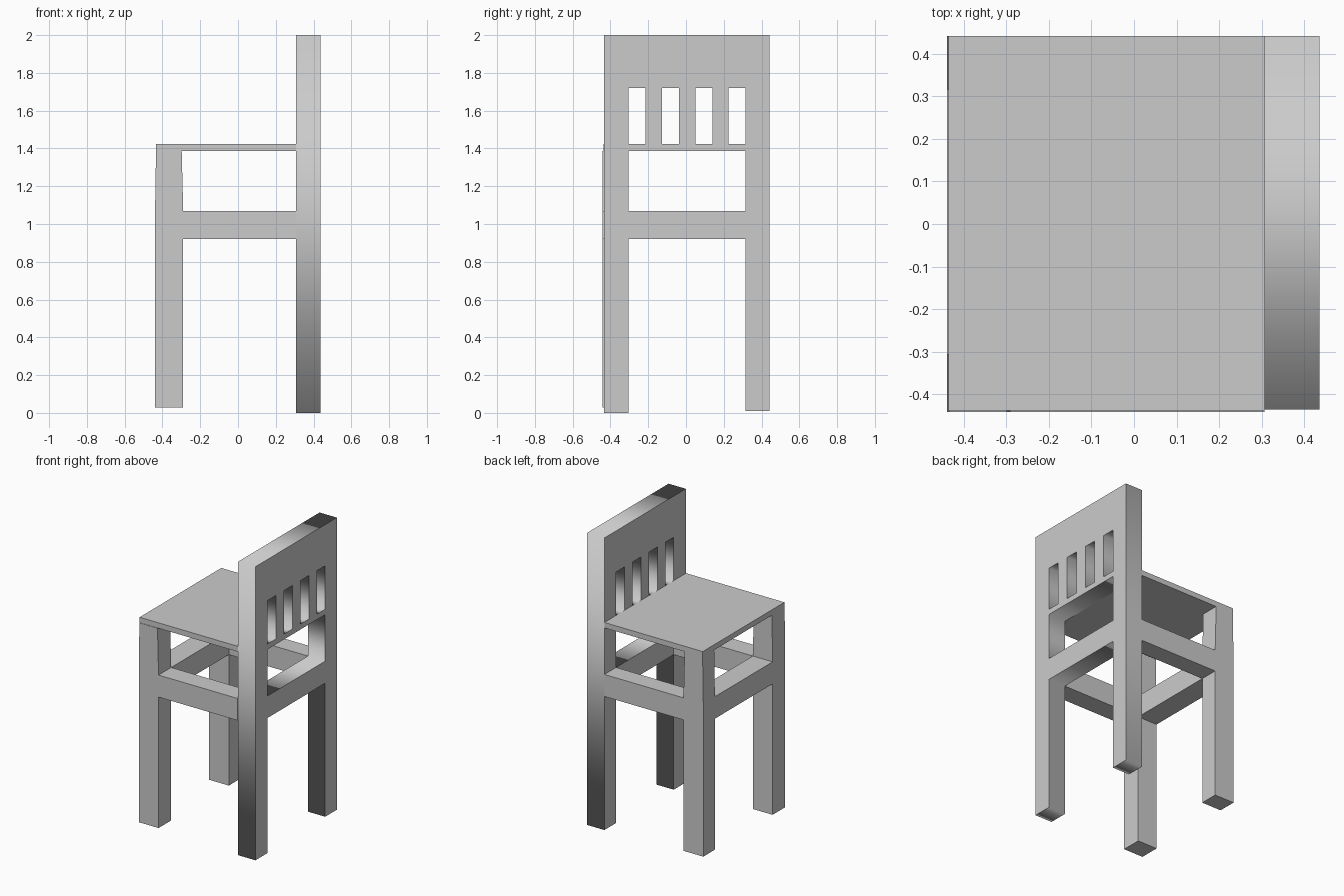
import bpy, bmesh
from math import radians

if "Cube" in bpy.data.objects:
    bpy.data.objects.remove(bpy.data.objects["Cube"])


def loft(name, sections):
    """Solid through stacked rectangles given as (z, x0, x1, y0, y1)."""
    bm = bmesh.new()
    rings = [[bm.verts.new(p) for p in ((x0, y0, z), (x1, y0, z), (x1, y1, z), (x0, y1, z))]
             for z, x0, x1, y0, y1 in sections]
    bm.faces.new(rings[0][::-1])
    bm.faces.new(rings[-1])
    for a, b in zip(rings, rings[1:]):
        for i in range(4):
            j = (i + 1) % 4
            bm.faces.new((a[i], a[j], b[j], b[i]))
    mesh = bpy.data.meshes.new(name)
    bm.to_mesh(mesh)
    bm.free()
    obj = bpy.data.objects.new(name, mesh)
    bpy.context.collection.objects.link(obj)
    return obj


def box(name, x0, x1, y0, y1, z0, z1):
    return loft(name, [(z0, x0, x1, y0, y1), (z1, x0, x1, y0, y1)])


def panel(name, outlines, x0, x1):
    """Flat board in the y-z plane: first outline is the border, the rest are holes."""
    curve = bpy.data.curves.new(name, 'CURVE')
    curve.dimensions = '2D'
    curve.fill_mode = 'BOTH'
    curve.extrude = (x1 - x0) / 2
    for pts in outlines:
        spline = curve.splines.new('POLY')
        spline.points.add(len(pts) - 1)
        for p, (y, z) in zip(spline.points, pts):
            p.co = (y, z, 0, 1)
        spline.use_cyclic_u = True
    obj = bpy.data.objects.new(name, curve)
    obj.location.x = (x0 + x1) / 2
    obj.rotation_euler = (radians(90), 0, radians(90))
    bpy.context.collection.objects.link(obj)
    bpy.ops.object.select_all(action='DESELECT')
    obj.select_set(True)
    bpy.context.view_layer.objects.active = obj
    bpy.ops.object.convert(target='MESH')
    return obj


def rect(y0, y1, z0, z1):
    return [(y0, z0), (y1, z0), (y1, z1), (y0, z1)]


RAIL = (0.92, 1.07)
SEAT = (1.387, 1.424)

# Back: two legs, cross rail and slotted backrest in one board
border = [(-0.435, 0), (-0.305, 0), (-0.305, RAIL[0]), (0.316, RAIL[0]),
          (0.316, 0.01), (0.441, 0.01), (0.441, 2), (-0.435, 2)]
openings = [rect(-0.305, 0.316, RAIL[1], SEAT[0])]
for i in range(4):
    y = -0.305 + i * 0.177
    openings.append(rect(y, y + 0.09, SEAT[1], 1.72))
panel("back_frame", [border] + openings, 0.306, 0.436)

# Seat board
box("seat", -0.435, 0.306, -0.438, 0.441, *SEAT)

# Front legs, slightly narrower above the rails
for side, y0, y1 in (("right", -0.441, -0.305), ("left", 0.316, 0.441)):
    loft("front_leg_" + side, [(0.028, -0.439, -0.29, y0, y1),
                               (RAIL[1], -0.439, -0.29, y0, y1),
                               (SEAT[0], -0.434, -0.298, y0, y1)])
    # Side rail joining front leg to back leg
    box("side_rail_" + side, -0.29, 0.306, y0, y1, *RAIL)

# Front rail
box("front_rail", -0.439, -0.29, -0.305, 0.316, *RAIL)
